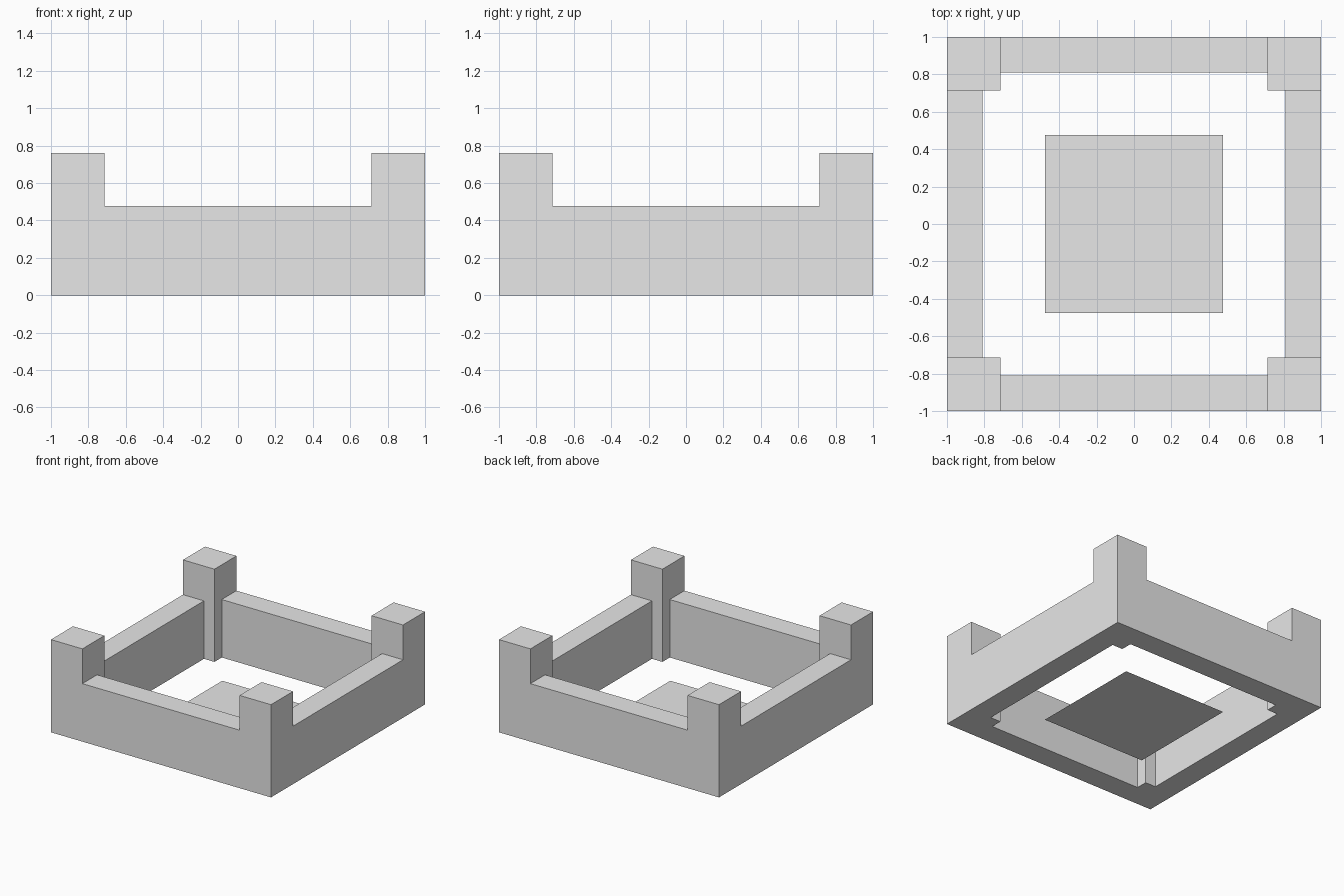
import bpy
import bmesh
from mathutils import Matrix, Vector

default_cube = bpy.data.objects.get("Cube")
if default_cube:
    bpy.data.objects.remove(default_cube, do_unlink=True)

U = 2 / 21            # module: the footprint is 21 modules wide
HALF = 10.5 * U
POST = 3 * U
POST_HEIGHT = 8 * U
WALL = 2 * U
WALL_HEIGHT = 5 * U
FLOOR = 10 * U

grey = bpy.data.materials.new("light_grey")
grey.use_nodes = True
colour = (0.8, 0.8, 0.8, 1)
grey.diffuse_color = colour
grey.node_tree.nodes["Principled BSDF"].inputs["Base Color"].default_value = colour


def add_object(name, bm):
    mesh = bpy.data.meshes.new(name)
    bm.to_mesh(mesh)
    bm.free()
    mesh.materials.append(grey)
    obj = bpy.data.objects.new(name, mesh)
    bpy.context.collection.objects.link(obj)
    return obj


def add_box(name, centre, size):
    """Box standing on the ground, without the end faces hidden in its neighbours."""
    bm = bmesh.new()
    place = Matrix.Translation(Vector((*centre, size[2] / 2)))
    bmesh.ops.create_cube(bm, size=1, matrix=place @ Matrix.Diagonal((*size, 1)))
    return add_object(name, bm)


# Corner posts
post_at = HALF - POST / 2
for side, sx in (("left", 1), ("right", -1)):
    for end, sy in (("front", -1), ("back", 1)):
        add_box(f"{end}_{side}_post", (sx * post_at, sy * post_at),
                (POST, POST, POST_HEIGHT))

# Low walls between the posts
wall_at = HALF - WALL / 2
span = 2 * (HALF - POST)
for name, s in (("front_wall", -1), ("back_wall", 1)):
    add_box(name, (0, s * wall_at), (span, WALL, WALL_HEIGHT))
for name, s in (("right_wall", -1), ("left_wall", 1)):
    add_box(name, (s * wall_at, 0), (WALL, span, WALL_HEIGHT))

# Flat square floor panel in the middle
bm = bmesh.new()
bmesh.ops.create_grid(bm, x_segments=1, y_segments=1, size=FLOOR / 2)
add_object("floor_panel", bm)
